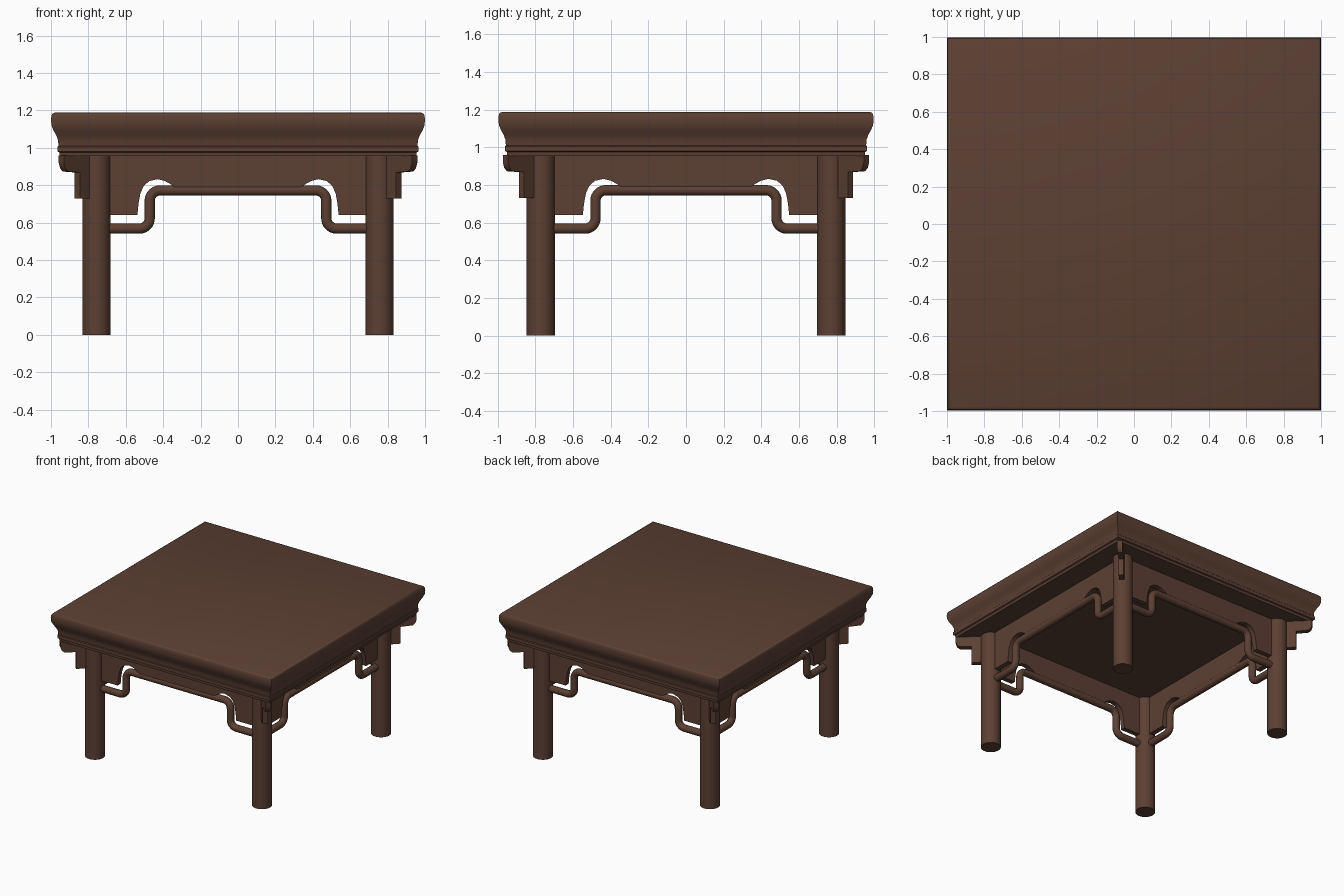
import bpy, bmesh, math
from mathutils import Matrix, Vector

if "Cube" in bpy.data.objects:
    bpy.data.objects.remove(bpy.data.objects["Cube"])

LEG_X, LEG_Y, LEG_R = 0.757, 0.771, 0.075
UNDERSIDE = 0.955

wood = bpy.data.materials.new("dark brown wood")
wood.use_nodes = True
COLOUR = (0.107, 0.051, 0.033, 1)
wood.diffuse_color = COLOUR
wood.node_tree.nodes["Principled BSDF"].inputs["Base Color"].default_value = COLOUR


def finish(obj, angle=35):
    obj.data.materials.clear()
    obj.data.materials.append(wood)
    bpy.ops.object.select_all(action="DESELECT")
    obj.select_set(True)
    bpy.context.view_layer.objects.active = obj
    bpy.ops.object.shade_smooth_by_angle(angle=math.radians(angle))
    return obj


def mesh_object(name, bm, matrix=None):
    bmesh.ops.recalc_face_normals(bm, faces=bm.faces)
    mesh = bpy.data.meshes.new(name)
    bm.to_mesh(mesh)
    bm.free()
    obj = bpy.data.objects.new(name, mesh)
    bpy.context.collection.objects.link(obj)
    if matrix:
        obj.matrix_world = matrix
    return finish(obj)


def plate(name, outline, thickness, matrix):
    """Upright board: outline in local x/z, centred on local y = 0."""
    bm = bmesh.new()
    face = bm.faces.new([bm.verts.new((x, -thickness / 2, z)) for x, z in outline])
    ext = bmesh.ops.extrude_face_region(bm, geom=[face])
    verts = [v for v in ext["geom"] if isinstance(v, bmesh.types.BMVert)]
    bmesh.ops.translate(bm, verts=verts, vec=(0, thickness, 0))
    return mesh_object(name, bm, matrix)


def rounded_path(points, radius, steps=8):
    """Replace each inner corner of a path by a smooth bend."""
    path = [points[0]]
    for a, b, c in zip(points, points[1:], points[2:]):
        start = b + (a - b).normalized() * radius
        end = b + (c - b).normalized() * radius
        centre = start + end - b
        for i in range(steps + 1):
            t = math.pi / 2 * i / steps
            path.append(centre + (start - centre) * math.cos(t) + (end - centre) * math.sin(t))
    return path + [points[-1]]


# Table top: moulded edge profile swept round the square
moulding = [(0.953, UNDERSIDE), (0.955, 0.975), (0.965, 0.98), (0.965, 1.005),
            (0.96, 1.01), (0.962, 1.04), (0.972, 1.067), (0.988, 1.095),
            (0.997, 1.12), (1, 1.15), (0.997, 1.173), (0.991, 1.183), (0.98, 1.188)]
bm = bmesh.new()
rings = [[bm.verts.new((sx * h, sy * (h - 0.003), z))
          for sx, sy in ((-1, -1), (1, -1), (1, 1), (-1, 1))] for h, z in moulding]
for low, high in zip(rings, rings[1:]):
    for i in range(4):
        j = (i + 1) % 4
        bm.faces.new((low[i], low[j], high[j], high[i]))
bm.faces.new(rings[0])
bm.faces.new(rings[-1])
mesh_object("table_top", bm)

# Round legs and the stepped bracket on the outer corner of each
bracket = [(-0.02, 0.96), (0.265, 0.96), (0.265, 0.92), (0.255, 0.89), (0.235, 0.873),
           (0.145, 0.868), (0.145, 0.73), (-0.02, 0.73)]
for sx, side in ((-1, "right"), (1, "left")):
    for sy, end in ((-1, "front"), (1, "back")):
        bpy.ops.mesh.primitive_cylinder_add(vertices=40, radius=LEG_R, depth=UNDERSIDE + 0.005,
                                            location=(sx * LEG_X, sy * LEG_Y, UNDERSIDE / 2 + 0.0025))
        leg = bpy.context.object
        leg.name = f"{end}_{side}_leg"
        finish(leg)
        turn = Matrix.Rotation(math.atan2(sy, sx), 4, "Z")
        plate(f"{end}_{side}_corner_bracket", bracket, 0.04,
              Matrix.Translation((sx * LEG_X, sy * LEG_Y, 0)) @ turn)

# Arched aprons and humped rails between the legs
arch = [(0.538, 0.64), (0.532, 0.70), (0.522, 0.755), (0.505, 0.795), (0.475, 0.822),
        (0.43, 0.832), (0.39, 0.822), (0.36, 0.805), (0.33, 0.785)]
sides = (("front", 0, LEG_X, LEG_Y), ("left", 90, LEG_Y, LEG_X),
         ("back", 180, LEG_X, LEG_Y), ("right", 270, LEG_Y, LEG_X))
for name, degrees, span, offset in sides:
    matrix = Matrix.Rotation(math.radians(degrees), 4, "Z") @ Matrix.Translation((0, -offset, 0))
    stretch = span / LEG_X
    half = [(span, 0.96), (span, 0.64)] + [(x * stretch, z) for x, z in arch]
    plate(f"{name}_apron", half + [(-x, z) for x, z in reversed(half)], 0.04, matrix)

    bend = 0.472 * stretch
    right_half = [Vector((span, 0, 0.568)), Vector((bend, 0, 0.568)), Vector((bend, 0, 0.772))]
    corners = [Vector((-p.x, 0, p.z)) for p in right_half] + right_half[::-1]
    path = rounded_path(corners, 0.055)
    curve = bpy.data.curves.new(f"{name}_rail", "CURVE")
    curve.dimensions = "3D"
    curve.bevel_depth = 0.028
    curve.bevel_resolution = 5
    spline = curve.splines.new("POLY")
    spline.points.add(len(path) - 1)
    for point, co in zip(spline.points, path):
        point.co = (*co, 1)
    rail = bpy.data.objects.new(f"{name}_rail", curve)
    bpy.context.collection.objects.link(rail)
    rail.matrix_world = matrix
    bpy.ops.object.select_all(action="DESELECT")
    rail.select_set(True)
    bpy.context.view_layer.objects.active = rail
    bpy.ops.object.convert(target="MESH")
    finish(bpy.context.object, 50)
